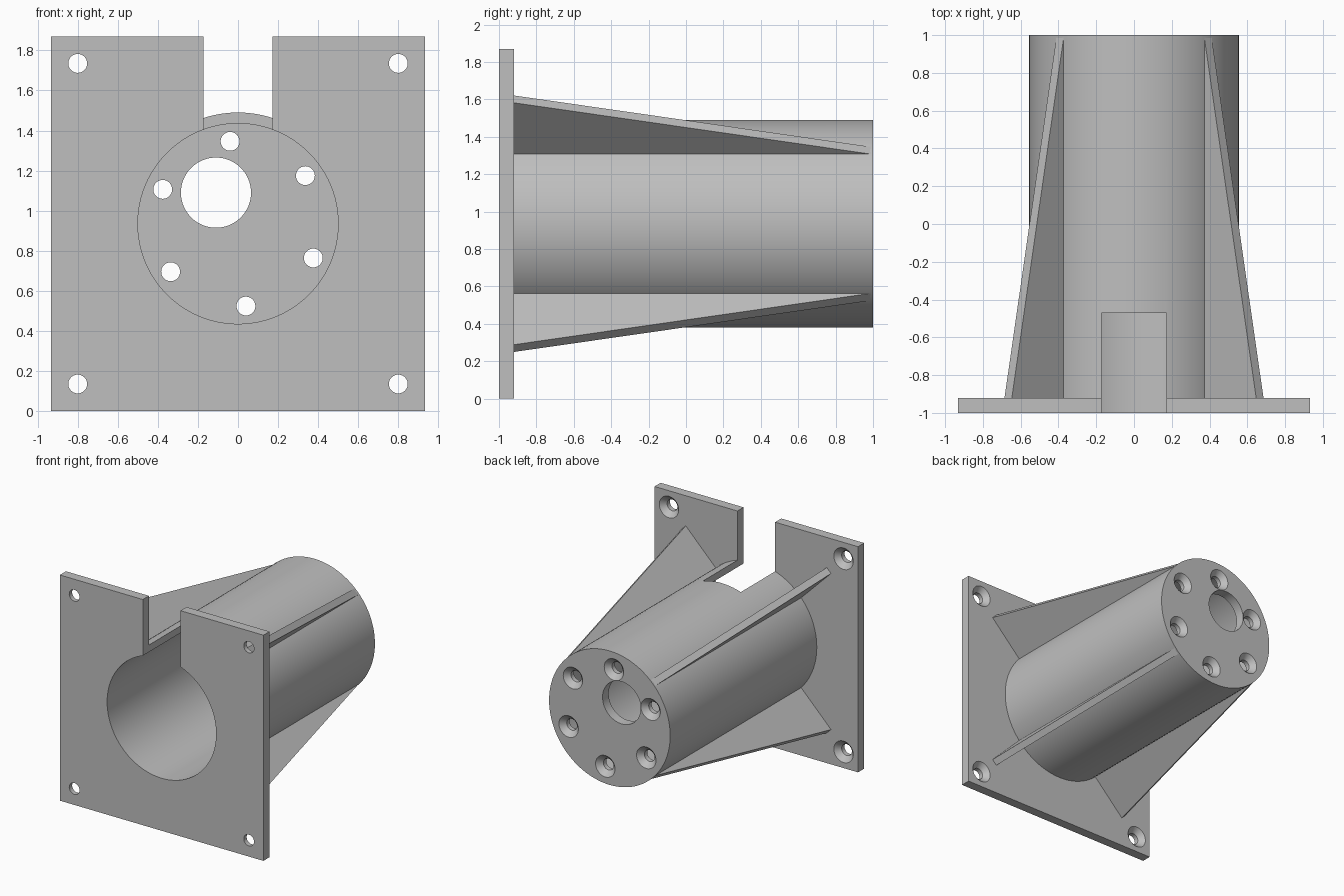
import bpy, bmesh, math
from mathutils import Matrix

if "Cube" in bpy.data.objects:
    bpy.data.objects.remove(bpy.data.objects["Cube"], do_unlink=True)

CZ = 0.935                      # height of the tube axis
HALF = 0.933                    # half width of the flange plate
BACK = -0.92                    # rear face of the flange plate
OUTER, INNER = 0.555, 0.50      # tube radii
WALL = 0.08                     # end wall thickness

grey = bpy.data.materials.new("plain grey")
grey.use_nodes = True
colour = (0.52, 0.52, 0.52, 1)
grey.diffuse_color = colour
grey.node_tree.nodes["Principled BSDF"].inputs["Base Color"].default_value = colour


def finish(name, bm):
    bmesh.ops.recalc_face_normals(bm, faces=bm.faces)
    mesh = bpy.data.meshes.new(name)
    bm.to_mesh(mesh)
    bm.free()
    mesh.materials.append(grey)
    obj = bpy.data.objects.new(name, mesh)
    bpy.context.collection.objects.link(obj)
    return obj


def box(name, x0, x1, y0, y1, z0, z1):
    bm = bmesh.new()
    bmesh.ops.create_cube(bm, size=1)
    for v in bm.verts:
        v.co.x = x1 if v.co.x > 0 else x0
        v.co.y = y1 if v.co.y > 0 else y0
        v.co.z = z1 if v.co.z > 0 else z0
    return finish(name, bm)


def lathe(name, profile, x=0, z=CZ, sides=96):
    """Closed solid turned about the y axis from (radius, y) pairs."""
    bm = bmesh.new()
    rings = []
    for r, y in profile:
        angles = [math.tau * i / sides for i in range(sides)]
        rings.append([bm.verts.new((x + r * math.cos(a), y, z + r * math.sin(a)))
                      for a in angles])
    for a, b in zip(rings, rings[1:]):
        for i in range(sides):
            j = (i + 1) % sides
            bm.faces.new((a[i], a[j], b[j], b[i]))
    bm.faces.new(rings[0])
    bm.faces.new(rings[-1])
    return finish(name, bm)


def screw_cutter(x, z, y):
    """Countersunk screw hole entering from the rear face at y."""
    return lathe("screw_cutter", [(0.047, y - 0.2), (0.047, y - 0.042),
                                  (0.089, y), (0.109, y + 0.02)], x, z, 40)


def cut(obj, cutters):
    bpy.context.view_layer.objects.active = obj
    for c in cutters:
        c.hide_render = True
        mod = obj.modifiers.new("cut", 'BOOLEAN')
        mod.operation = 'DIFFERENCE'
        mod.solver = 'EXACT'
        mod.object = c
        bpy.ops.object.modifier_apply(modifier=mod.name)
        bpy.data.objects.remove(c, do_unlink=True)


def bore():
    return lathe("bore_cutter", [(INNER, -1.2), (INNER, 1 - WALL)])


def slot():
    return box("slot_cutter", -0.173, 0.173, -1.2, -0.47, CZ, 2.2)


# Flange plate with bore, top slot and corner screw holes
flange_plate = box("flange_plate", -HALF, HALF, -1, BACK, 0, 2 * CZ)
cut(flange_plate, [bore(), slot()] +
    [screw_cutter(sx * 0.8, CZ + sz * 0.8, BACK) for sx in (-1, 1) for sz in (-1, 1)])

# Tube with closed rear end, offset shaft hole and ring of screw holes
tube = lathe("tube", [(OUTER, BACK), (OUTER, 1)])
ring = [math.radians(35.5 + 60 * i) for i in range(6)]
cut(tube, [bore(), slot(),
           lathe("shaft_cutter", [(0.175, 0.7), (0.175, 1.2)], -0.11, 1.09, 64)] +
    [screw_cutter(0.413 * math.cos(a), CZ + 0.413 * math.sin(a), 1) for a in ring])

# Four tapered diagonal ribs
ribs = []
for i, label in enumerate(("upper_left", "upper_right", "lower_right", "lower_left")):
    bm = bmesh.new()
    outline = [(0.525, BACK), (0.942, BACK), (0.552, 0.998), (0.525, 0.998)]
    face = bm.faces.new([bm.verts.new((r, y, -0.0275)) for r, y in outline])
    side = bmesh.ops.extrude_face_region(bm, geom=[face])["geom"]
    bmesh.ops.translate(bm, vec=(0, 0, 0.055),
                        verts=[g for g in side if isinstance(g, bmesh.types.BMVert)])
    turn = Matrix.Rotation(-math.radians(45 + 90 * i), 4, 'Y')
    bm.transform(Matrix.Translation((0, 0, CZ)) @ turn)
    ribs.append(finish(label + "_rib", bm))

# Smooth round surfaces, crisp edges
bpy.ops.object.select_all(action='DESELECT')
for obj in [flange_plate, tube] + ribs:
    obj.select_set(True)
bpy.context.view_layer.objects.active = tube
bpy.ops.object.shade_smooth_by_angle(angle=math.radians(30))
